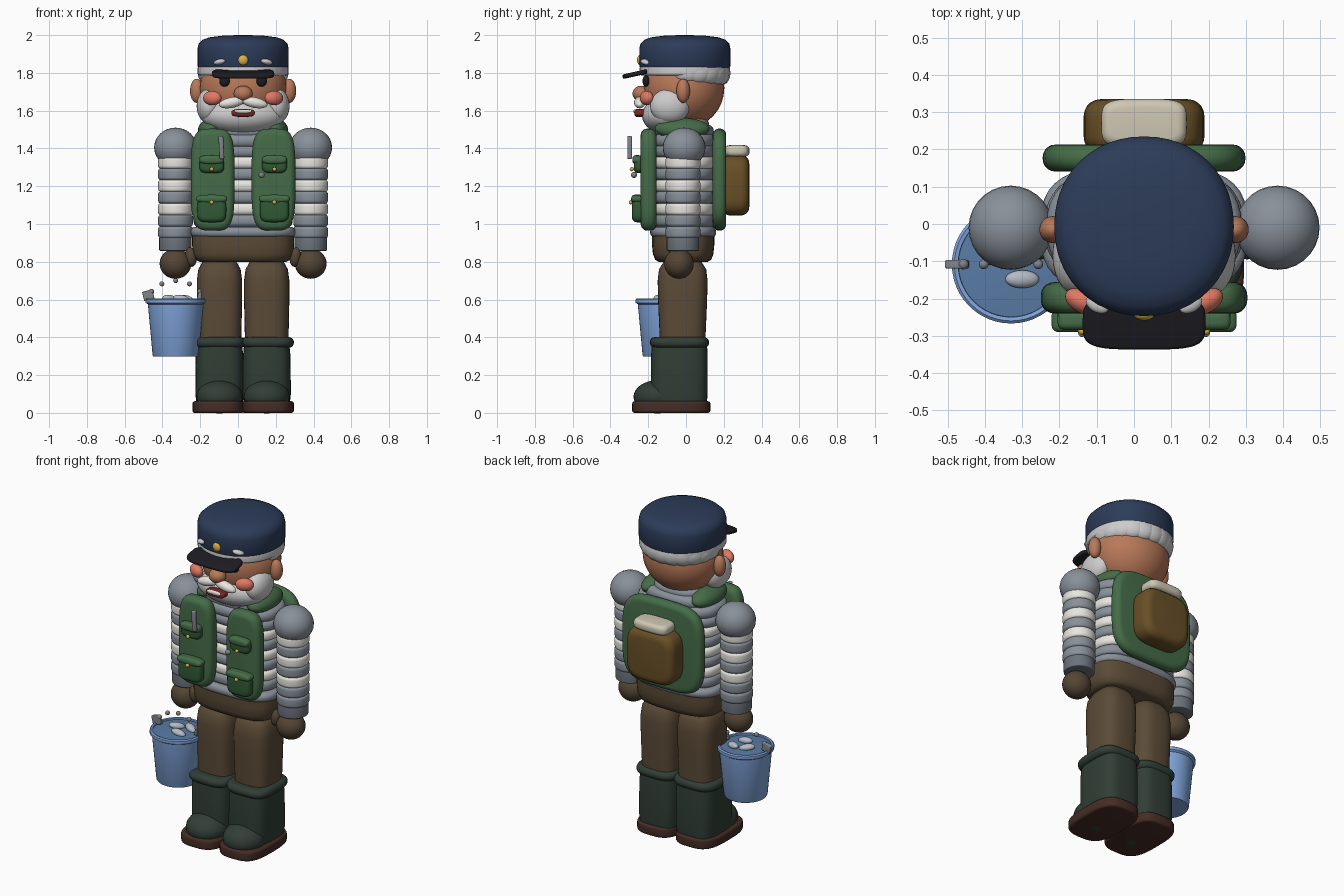
import bpy, bmesh, math
from mathutils import Matrix, Vector

if "Cube" in bpy.data.objects:
    bpy.data.objects.remove(bpy.data.objects["Cube"])

C = 0.027          # body centre line (the bucket shifts it off zero)
COL = dict(navy=(.025, .045, .10), black=(.012, .012, .016), green=(.06, .15, .065), pocket=(.03, .10, .035),
           pants=(.105, .07, .038), boot=(.03, .048, .036), sole=(.06, .025, .018), stripe=(.25, .28, .32),
           cuff=(.15, .17, .20), white=(.80, .79, .74), hair=(.62, .62, .62), skin=(.48, .19, .10),
           rosy=(.75, .19, .13), glove=(.09, .06, .035), pack=(.14, .08, .02), roll=(.62, .57, .45),
           blue=(.22, .38, .72), water=(.10, .20, .38), gold=(.70, .45, .06), metal=(.22, .23, .26),
           mouth=(.20, .02, .02), fish=(.45, .50, .56))
MATS = {}


def finish(name, bm, col):
    bmesh.ops.recalc_face_normals(bm, faces=bm.faces)
    me = bpy.data.meshes.new(name)
    bm.to_mesh(me)
    bm.free()
    ob = bpy.data.objects.new(name, me)
    bpy.context.collection.objects.link(ob)
    if col not in MATS:
        MATS[col] = bpy.data.materials.new(col)
        MATS[col].diffuse_color = (*COL[col], 1)
    me.materials.append(MATS[col])
    return ob


def loft(name, col, c, secs, exp=2.0, axis='Z', n=40):
    """Stack superellipse sections (t, half_u, half_v) along an axis."""
    bm = bmesh.new()
    rings = []
    for t, a, b in secs:
        ring = []
        for i in range(n):
            w = 2 * math.pi * i / n
            u = a * math.copysign(abs(math.cos(w)) ** (2 / exp), math.cos(w))
            v = b * math.copysign(abs(math.sin(w)) ** (2 / exp), math.sin(w))
            ring.append(bm.verts.new((u, v, t) if axis == 'Z' else (u, t, v)))
        rings.append(ring)
    for r0, r1 in zip(rings, rings[1:]):
        for i in range(n):
            j = (i + 1) % n
            bm.faces.new((r0[i], r0[j], r1[j], r1[i]))
    bm.faces.new(rings[0])
    bm.faces.new(rings[-1])
    ob = finish(name, bm, col)
    ob.location = c
    return ob


def puff(name, col, c, hu, hv, ht, r, exp=3.5, axis='Z'):
    """Slab with rounded edges: half sizes in section and along the axis."""
    k = 5
    secs = []
    for s in (-1, 1):
        arc = [(s * (ht - r + r * math.sin(a)), hu - r + r * math.cos(a), hv - r + r * math.cos(a))
               for a in (math.pi / 2 * i / k for i in range(k + 1))]
        secs += arc[::-1] if s < 0 else arc
    return loft(name, col, c, secs, exp, axis)


def ball(name, col, c, r, rot=(0, 0, 0)):
    bm = bmesh.new()
    bmesh.ops.create_uvsphere(bm, u_segments=28, v_segments=16, radius=1)
    bmesh.ops.scale(bm, vec=Vector(r if isinstance(r, tuple) else (r, r, r)), verts=bm.verts)
    ob = finish(name, bm, col)
    ob.location, ob.rotation_euler = c, rot
    return ob


# striped torso: rounded bands narrowing to the neck
PITCH = .0615
for i in range(7):
    z = 1.325 - i * PITCH
    col = 'white' if i in (0, 2, 4) else 'stripe'
    puff(f'torso_band_{i}', col, (C, -.008, z), .262, .165, .034, .028, 2.8)
puff('hem_band', 'stripe', (C, -.015, .957), .278, .175, .028, .026, 3)
for i, (z, a, b) in enumerate([(1.385, .268, .168), (1.44, .262, .17), (1.49, .225, .155), (1.525, .16, .13)]):
    puff(f'shoulder_band_{i}', 'stripe', (C, -.008, z), a, b, .036, .033, 2.5)

# trousers seat
loft('trouser_seat', 'pants', (C, -.015, 0),
     [(.80, .23, .13), (.81, .25, .148), (.84, .266, .16), (.89, .27, .165), (.945, .27, .165)], 3)

for s, side in ((-1, 'left'), (1, 'right')):
    # arm with sleeve bands, cuff, mitten
    ax = C + s * .358
    ball(f'{side}_shoulder', 'stripe', (ax, -.01, 1.405), (.113, .113, .105))
    for i in range(7):
        col = 'white' if i in (0, 2, 4) else 'stripe'
        puff(f'{side}_sleeve_band_{i}', col, (ax, -.016, 1.325 - i * PITCH), .092, .092, .033, .018, 2)
    puff(f'{side}_cuff', 'cuff', (ax, -.016, .895), .086, .086, .037, .006, 2)
    ball(f'{side}_hand', 'glove', (ax, -.037, .79), (.084, .078, .08))
    ball(f'{side}_thumb', 'glove', (C + s * .277, -.06, .825), (.03, .035, .052), (0, s * .15, 0))

    # leg and boot
    lx = C + s * .125
    loft(f'{side}_trouser_leg', 'pants', (lx, -.018, 0),
         [(.37, .115, .12), (.6, .12, .13), (.70, .12, .132), (.76, .112, .125), (.80, .09, .10), (.815, .055, .06)], 3)
    loft(f'{side}_boot_shaft', 'boot', (lx, -.035, 0),
         [(.05, .122, .145), (.1, .128, .15), (.3, .126, .15), (.38, .118, .145)], 3.5)
    puff(f'{side}_boot_rim', 'boot', (lx + s * .003, -.035, .373), .141, .157, .028, .027, 3.5)
    ball(f'{side}_boot_toe', 'boot', (lx, -.15, .085), (.122, .128, .088))
    puff(f'{side}_sole', 'sole', (lx + s * .006, -.078, .031), .138, .207, .031, .014, 3.2)

    # vest front panel, shoulder strap, pockets with flaps and buttons
    px = C + s * .161
    puff(f'{side}_vest_front', 'green', (px, -.198, 1.235), .116, .27, .042, .035, 4, 'Y')
    ball(f'{side}_vest_strap', 'green', (C + s * .17, -.02, 1.505), (.07, .145, .055), (0, s * .3, 0))
    qx = C + s * .166
    puff(f'{side}_upper_pocket', 'pocket', (qx, -.245, 1.315), .066, .046, .03, .022, 3.5, 'Y')
    puff(f'{side}_upper_flap', 'green', (qx, -.258, 1.34), .066, .024, .026, .018, 3, 'Y')
    puff(f'{side}_lower_pocket', 'pocket', (qx, -.25, 1.075), .077, .066, .036, .025, 4, 'Y')
    puff(f'{side}_lower_flap', 'green', (qx, -.258, 1.133), .082, .022, .032, .018, 3, 'Y')
    ball(f'{side}_upper_button', 'gold', (qx, -.287, 1.29), .011)
    ball(f'{side}_lower_button', 'gold', (qx, -.292, 1.115), .011)

    # face features in pairs
    ball(f'{side}_ear', 'skin', (C + s * .245, -.015, 1.705), (.036, .036, .064))
    ball(f'{side}_eye', 'black', (C + s * .098, -.212, 1.757), (.028, .018, .03))
    ball(f'{side}_cheek', 'rosy', (C + s * .163, -.208, 1.667), (.052, .032, .038), (0, 0, s * .45))
    ball(f'{side}_whisker', 'hair', (C + s * .18, -.085, 1.625), (.066, .105, .092))
    ball(f'{side}_moustache', 'white', (C + s * .06, -.245, 1.643), (.07, .03, .028), (0, s * .2, 0))
    ball(f'{side}_cap_badge', 'hair', (C + s * .125, -.215, 1.858), (.034, .022, .015), (0, s * .2, s * .5))

# vest back and backpack
puff('vest_back', 'green', (C, .177, 1.235), .272, .27, .036, .033, 4, 'Y')
puff('backpack', 'pack', (C, .262, 1.205), .162, .16, .073, .045, 4, 'Y')
puff('bedroll', 'roll', (C, .27, 1.387), .115, .066, .03, .024, 4)

# vest tool and small weight
tool = puff('pocket_tool', 'metal', (C - .115, -.298, 1.405), .013, .013, .062, .008, 3)
tool.rotation_euler = (0, -.05, 0)
ball('vest_weight', 'metal', (.125, -.275, 1.26), .016)

# head, beard, nose, mouth
ball('head', 'skin', (C, -.01, 1.72), (.232, .213, .215))
ball('beard', 'hair', (C, -.1, 1.575), (.222, .133, .1))
ball('nose', 'skin', (C, -.238, 1.69), (.05, .045, .042))
puff('mouth', 'mouth', (C, -.245, 1.588), .062, .021, .028, .014, 3, 'Y')
puff('teeth', 'white', (C, -.262, 1.597), .045, .010, .016, .006, 3, 'Y')

# cap with band, visor, button
puff('cap_band', 'hair', (C, -.008, 1.812), .241, .238, .025, .012, 2.1)
loft('cap', 'navy', (C, -.006, 0),
     [(1.825, .235, .236), (1.835, .241, .241), (1.93, .241, .241), (1.955, .235, .235), (1.975, .215, .215),
      (1.988, .18, .18), (1.997, .11, .11), (2.0, .03, .03)], 2.1, n=48)
visor = puff('cap_visor', 'black', (C, -.265, 1.795), .165, .073, .012, .01, 4)
visor.rotation_euler = (.22, 0, 0)
ball('cap_button', 'gold', (C, -.243, 1.868), (.027, .016, .027))

# hair tufts around the back of the head
for i in range(11):
    a = math.pi * (i / 10)
    ball(f'hair_tuft_{i}', 'hair', (C + .198 * math.cos(a), .185 * math.sin(a) + .008, 1.80),
         (.042, .075, .055 + .008 * math.sin(a)), (0, 0, a))

# bucket with water, catch and handle links
BX, BY = -.33, -.108
loft('bucket', 'blue', (BX, BY, 0),
     [(.298, .118, .118), (.305, .122, .122), (.575, .147, .147), (.583, .159, .159), (.60, .159, .159),
      (.606, .152, .152), (.604, .142, .142), (.585, .140, .140)], 2, n=48)
puff('bucket_water', 'water', (BX, BY, .588), .142, .142, .008, .002, 2)
for i, (dx, dy, rz) in enumerate([(.03, -.04, 0), (-.03, .03, .6), (.05, .05, -.5)]):
    ball(f'fish_{i}', 'fish', (BX + dx, BY + dy, .604), (.046, .024, .02), (0, .15, rz))
for s, side in ((-1, 'left'), (1, 'right')):
    lug = puff(f'{side}_bucket_lug', 'metal', (BX + s * .145, BY, .622), .028, .012, .026, .005, 6)
    lug.rotation_euler = (0, s * .25, 0)
    ball(f'{side}_handle_pivot', 'metal', (BX + s * .128, BY, .643), .014)
for i, (dx, z) in enumerate([(-.073, .683), (0, .70), (.073, .683)]):
    ball(f'handle_link_{i}', 'metal', (BX + dx, BY, z), .013)

# smooth shading with crisp edges
for ob in bpy.data.objects:
    ob.select_set(True)
    bpy.context.view_layer.objects.active = ob
bpy.ops.object.shade_smooth_by_angle(angle=math.radians(40))

for m in bpy.data.materials:
    if m.users and not m.is_grease_pencil:
        m.use_nodes = True
        m.node_tree.nodes["Principled BSDF"].inputs["Base Color"].default_value = m.diffuse_color
